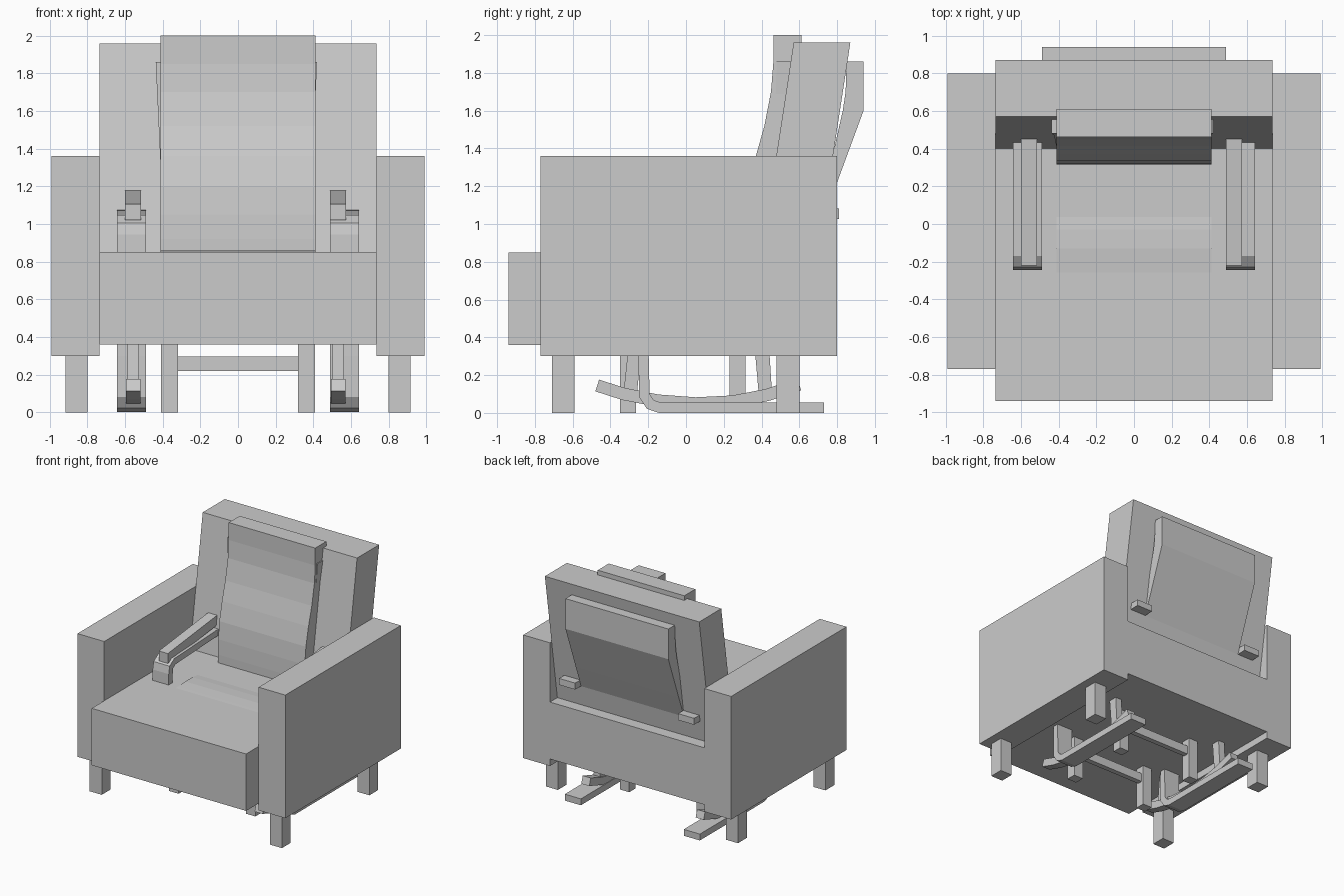
import bpy, bmesh
from mathutils import Vector

cube = bpy.data.objects.get("Cube")
if cube:
    bpy.data.objects.remove(cube, do_unlink=True)

grey = bpy.data.materials.new("light_grey")
grey.use_nodes = True
grey.diffuse_color = (0.6, 0.6, 0.6, 1)
grey.node_tree.nodes["Principled BSDF"].inputs["Base Color"].default_value = (0.6, 0.6, 0.6, 1)


def prism(name, profile, x0, x1, taper=0.0):
    """Extrude a (y, z) profile across x; taper narrows the first half of a panel's bottom."""
    bm = bmesh.new()
    low = min(z for _, z in profile)
    high = max(z for _, z in profile)
    rings = []
    for x, s in ((x0, 1), (x1, -1)):
        rings.append([bm.verts.new((x + s * taper * (high - z) / (high - low), y, z))
                      for y, z in profile])
    a, b = rings
    bm.faces.new(a)
    bm.faces.new(b[::-1])
    for i in range(len(a)):
        j = (i + 1) % len(a)
        bm.faces.new((a[j], a[i], b[i], b[j]))
    bmesh.ops.recalc_face_normals(bm, faces=bm.faces)
    mesh = bpy.data.meshes.new(name)
    bm.to_mesh(mesh)
    bm.free()
    mesh.materials.append(grey)
    obj = bpy.data.objects.new(name, mesh)
    bpy.context.collection.objects.link(obj)
    return obj


def box(name, x0, x1, y0, y1, z0, z1):
    return prism(name, [(y0, z0), (y1, z0), (y1, z1), (y0, z1)], x0, x1)


def ribbon(path, thick):
    """Offset a centre line to both sides and return the closed outline."""
    pts = [Vector(p) for p in path]
    one, two = [], []
    for i, p in enumerate(pts):
        d_in = (p - pts[i - 1]).normalized() if i else (pts[1] - p).normalized()
        d_out = (pts[i + 1] - p).normalized() if i < len(pts) - 1 else d_in
        t = (d_in + d_out).normalized()
        n = Vector((-t.y, t.x)) * (thick / 2 / max(t.dot(d_in), 0.5))
        one.append(tuple(p + n))
        two.append(tuple(p - n))
    return one + two[::-1]


# Upholstered armchair
box("seat_base", -0.735, 0.735, -0.94, 0.80, 0.36, 0.85)
prism("backrest", [(0.40, 0.85), (0.70, 0.85), (0.87, 1.96), (0.57, 1.96)], -0.735, 0.735)
for side, s in (("left", 1), ("right", -1)):
    box(side + "_arm", s * 0.735, s * 0.99, -0.77, 0.80, 0.30, 1.36)
    for end, y in (("front", -0.71), ("rear", 0.48)):
        box(f"{side}_{end}_foot", s * 0.80, s * 0.915, y, y + 0.12, 0, 0.32)

# Inner side chair: curved back pad, domed seat, legs and rails
front = [(0.315, 0.80), (0.315, 0.92), (0.32, 1.05), (0.335, 1.20), (0.37, 1.36),
         (0.415, 1.52), (0.45, 1.70), (0.462, 1.85), (0.462, 2.0)]
prism("curved_back", front + [(y + 0.15, z) for y, z in front[::-1]], -0.412, 0.412)
prism("domed_seat", [(-0.33, 0.70), (-0.33, 0.845), (-0.23, 0.852), (-0.13, 0.858), (-0.03, 0.856),
                     (0.06, 0.848), (0.30, 0.82), (0.30, 0.70)], -0.412, 0.412)
for end, y in (("front", -0.35), ("rear", 0.23)):
    box(end + "_cross_rail", -0.33, 0.33, y + 0.02, y + 0.065, 0.22, 0.295)
    for side, s in (("left", 1), ("right", -1)):
        box(f"{side}_{end}_inner_leg", s * 0.32, s * 0.41, y, y + 0.085, 0, 0.5)

# Bent sled frames with armrests, and their reclined back panel
sled = [(0.73, 0.028), (-0.14, 0.028), (-0.19, 0.045), (-0.22, 0.09), (-0.225, 0.30),
        (-0.215, 0.94), (-0.205, 0.99), (-0.16, 1.02), (0.40, 1.045), (0.81, 1.055)]
for side, s in (("left", 1), ("right", -1)):
    prism(side + "_sled_frame", ribbon(sled, 0.055), s * 0.49, s * 0.643)
prism("rear_panel", [(0.68, 0.90), (0.80, 1.22), (0.94, 1.60), (0.94, 1.86), (0.85, 1.86),
                     (0.845, 1.70), (0.83, 1.60), (0.78, 1.38), (0.64, 1.0)], -0.49, 0.49)

# Rocking chair: runners, posts, sloping arms and tapered back
runner = [(-0.47, 0.145), (-0.33, 0.10), (-0.15, 0.065), (0.05, 0.05),
          (0.25, 0.06), (0.43, 0.095), (0.60, 0.15)]
arm = [(-0.22, 1.02), (-0.22, 1.105), (0.46, 1.18), (0.50, 1.18), (0.50, 1.10)]
for side, x in (("left", 0.532), ("right", -0.557)):
    prism(side + "_runner", ribbon(runner, 0.065), x - 0.038, x + 0.038)
    prism(side + "_front_post", [(-0.33, 0.11), (-0.26, 0.10), (-0.23, 0.40), (-0.30, 0.40)],
          x - 0.03, x + 0.03)
    prism(side + "_rear_post", [(0.385, 0.10), (0.455, 0.11), (0.43, 0.50), (0.35, 0.50)],
          x - 0.03, x + 0.03)
    prism(side + "_rocker_arm", arm, x - 0.043, x + 0.043)
prism("rocker_back", [(0.36, 1.0), (0.42, 1.36), (0.472, 1.60), (0.48, 1.86), (0.56, 1.86),
                      (0.55, 1.60), (0.44, 1.0)], -0.437, 0.42, taper=0.04)
